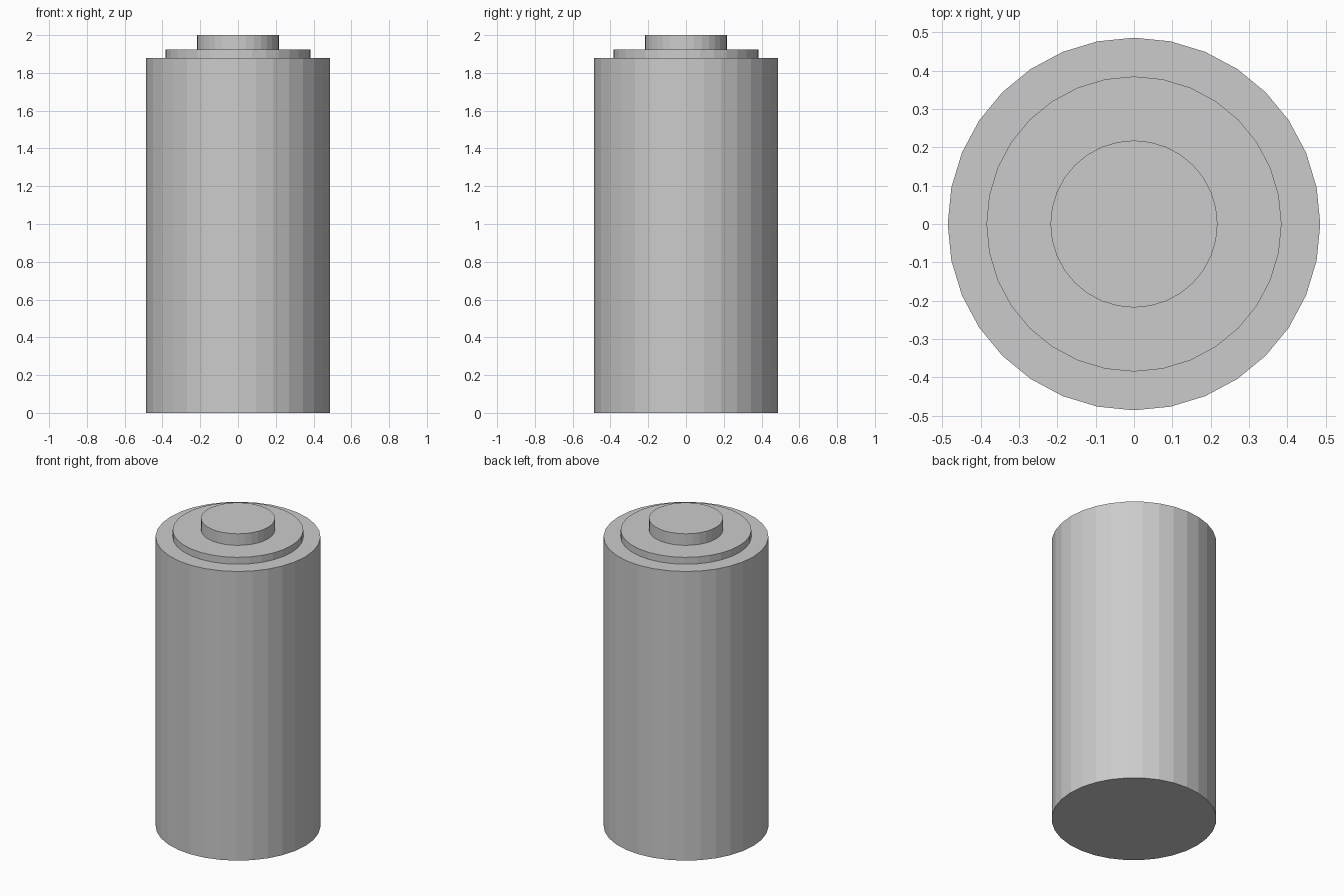
import bpy

if "Cube" in bpy.data.objects:
    bpy.data.objects.remove(bpy.data.objects["Cube"])

SIDES = 32


def disc(name, radius, z_low, z_high):
    """Flat-shaded upright cylinder between two heights."""
    bpy.ops.mesh.primitive_cylinder_add(
        vertices=SIDES, radius=radius, depth=z_high - z_low,
        location=(0, 0, (z_low + z_high) / 2))
    obj = bpy.context.object
    obj.name = name
    obj.data.name = name
    return obj


# Main can, raised shoulder and top terminal, stacked end to end
disc("battery_body", 0.486, 0.0, 1.88)
disc("shoulder_ring", 0.385, 1.88, 1.925)
disc("top_terminal", 0.218, 1.925, 2.0)
